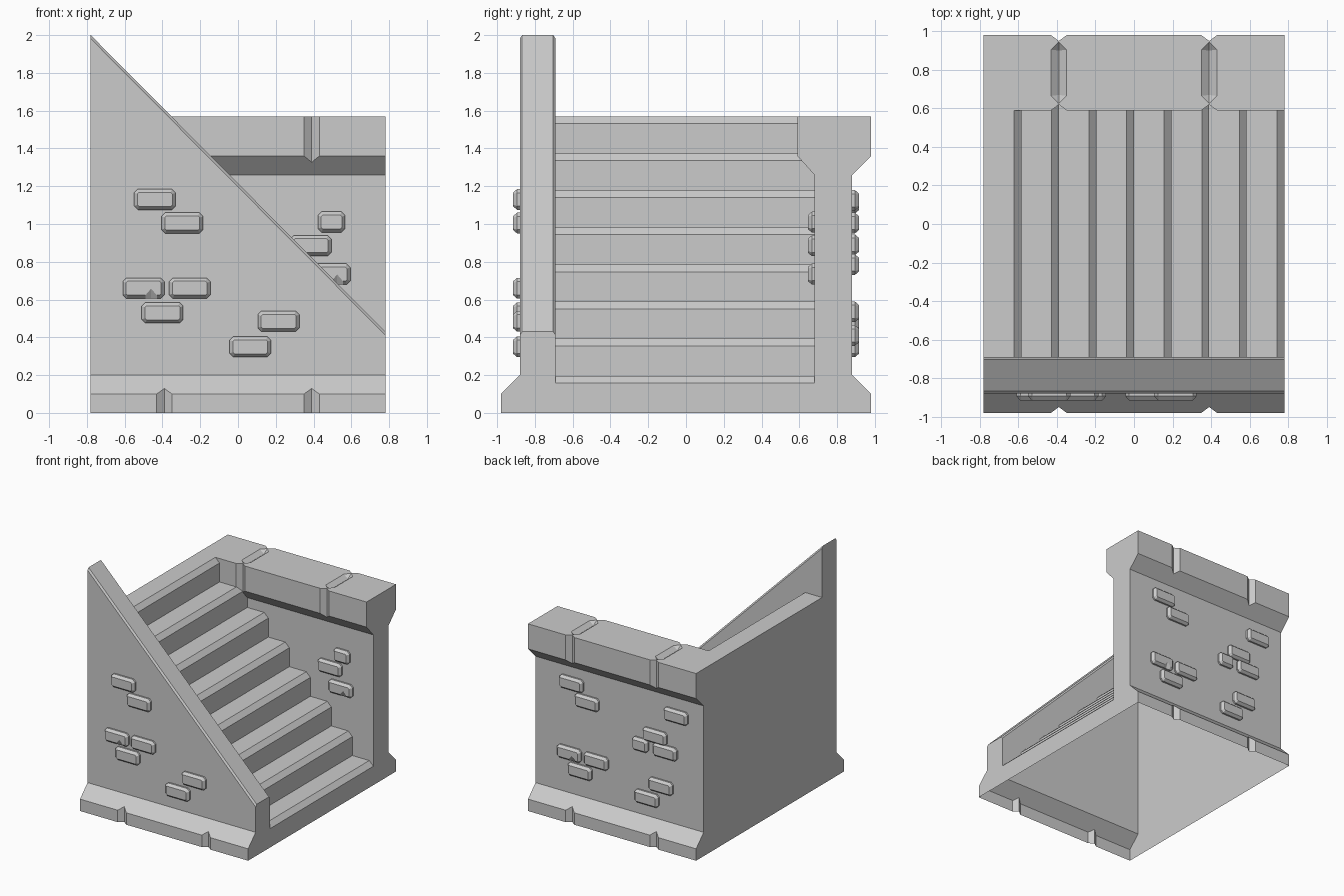
import bpy, bmesh
from mathutils import Vector

cube = bpy.data.objects.get("Cube")
if cube:
    bpy.data.objects.remove(cube, do_unlink=True)

stone = bpy.data.materials.new("grey_stone")
stone.use_nodes = True
GREY = (0.6, 0.6, 0.6, 1)
stone.diffuse_color = GREY
stone.node_tree.nodes["Principled BSDF"].inputs["Base Color"].default_value = GREY

HALF = 0.78          # half length along x
TOP = 1.57           # height of the landing and the back wall
GROOVES = (-0.39, 0.39)


def make_object(name, bm):
    bmesh.ops.recalc_face_normals(bm, faces=bm.faces)
    mesh = bpy.data.meshes.new(name)
    bm.to_mesh(mesh)
    bm.free()
    mesh.materials.append(stone)
    obj = bpy.data.objects.new(name, mesh)
    bpy.context.collection.objects.link(obj)
    return obj


def prism(profile, place, lo, hi):
    """Closed prism: place(a, b, t) maps a profile point at depth t to space."""
    bm = bmesh.new()
    ends = [[bm.verts.new(place(a, b, t)) for a, b in profile] for t in (lo, hi)]
    for ring in ends:
        bm.faces.new(ring)
    n = len(profile)
    for i in range(n):
        j = (i + 1) % n
        bm.faces.new((ends[0][i], ends[0][j], ends[1][j], ends[1][i]))
    bmesh.ops.recalc_face_normals(bm, faces=bm.faces)
    return bm


def along_x(a, b, t):
    return (t, a, b)


def along_y(a, b, t):
    return (a, t, b)


def along_z(a, b, t):
    return (a, b, t)


def combine(obj, others, operation):
    """Apply booleans with the other objects, then remove them."""
    for other in others:
        mod = obj.modifiers.new("join", "BOOLEAN")
        mod.operation = operation
        mod.solver = "EXACT"
        mod.object = other
    bpy.context.view_layer.update()
    graph = bpy.context.evaluated_depsgraph_get()
    mesh = bpy.data.meshes.new_from_object(obj.evaluated_get(graph))
    obj.modifiers.clear()
    obj.data = mesh
    for other in others:
        bpy.data.objects.remove(other, do_unlink=True)


def groove(x, y, side):
    """Upright V cutter going 0.03 deep into a face at y; side is its outward sign."""
    tri = [(x - 0.067, y + side * 0.02), (x + 0.067, y + side * 0.02), (x, y - side * 0.03)]
    return prism(tri, along_z, -0.1, 1.7)


def top_groove(x):
    """Boat-shaped cutter for the top of the cap."""
    bm = bmesh.new()
    outline = [(0, 0.945), (0.04, 0.905), (0.04, 0.665),
               (0, 0.625), (-0.04, 0.665), (-0.04, 0.905)]
    for z in (TOP, TOP + 0.05):
        for dx, y in outline:
            bm.verts.new((x + dx, y, z))
    for y in (0.9, 0.67):
        bm.verts.new((x, y, TOP - 0.03))
    bmesh.ops.convex_hull(bm, input=bm.verts)
    return bm


# Stair block with chamfered treads
steps = 8
rise, run, cham = TOP / steps, 0.195, 0.038
profile = [(-HALF, 0), (HALF, 0)]
for k in range(steps):
    x, z = HALF - run * k, rise * (k + 1)
    if k:
        profile.append((x, rise * k))
    profile += [(x, z - cham), (x - cham, z)]
profile[-1] = (profile[-1][0], TOP)
profile.append((-HALF, TOP))
stairs = make_object("stairs", prism(profile, along_y, -0.75, 0.75))

# Front wall: flared foot, sloping top with softened edges
bm = prism([(-0.69, 0), (-0.98, 0), (-0.98, 0.1), (-0.88, 0.2), (-0.88, 2.3), (-0.69, 2.3)],
           along_x, -HALF, HALF)
point, normal = Vector((-HALF, 0, 2)), Vector((1.57, 0, 1.56)).normalized()
cut = bmesh.ops.bisect_plane(bm, geom=bm.verts[:] + bm.edges[:] + bm.faces[:],
                             plane_co=point, plane_no=normal, clear_outer=True)
rim = [e for e in cut["geom_cut"] if isinstance(e, bmesh.types.BMEdge)]
bmesh.ops.edgeloop_fill(bm, edges=rim)
long_edges = [e for e in rim if abs(e.verts[0].co.x - e.verts[1].co.x) > 0.1]
bmesh.ops.bevel(bm, geom=long_edges, offset=0.013, segments=1, affect="EDGES")
front_wall = make_object("front_wall", bm)
combine(front_wall, [make_object("cutter", groove(x, -0.98, -1)) for x in GROOVES], "DIFFERENCE")

# Back wall: flared foot and overhanging cap
back_wall = make_object("back_wall", prism(
    [(0.68, 0), (0.98, 0), (0.98, 0.1), (0.88, 0.2), (0.88, 1.26), (0.98, 1.36),
     (0.98, TOP), (0.59, TOP), (0.59, 1.36), (0.68, 1.26)], along_x, -HALF, HALF))
cutters = []
for x in GROOVES:
    cutters += [groove(x, 0.98, 1), groove(x, 0.59, -1), top_groove(x)]
combine(back_wall, [make_object("cutter", c) for c in cutters], "DIFFERENCE")

# Join into one hollow shell, open underneath
combine(stairs, [front_wall, back_wall], "UNION")
stairs.name = "staircase_with_walls"
bm = bmesh.new()
bm.from_mesh(stairs.data)
floor = [f for f in bm.faces if all(abs(v.co.z) < 1e-4 for v in f.verts)]
bmesh.ops.delete(bm, geom=floor, context="FACES")
bm.to_mesh(stairs.data)
bm.free()


def brick_outline(w, h, c, chip, bite):
    pts = [(-w + c, -h)]
    if chip is not None:
        pts += [(chip - 0.03, -h), (chip, -h + bite), (chip + 0.03, -h)]
    return pts + [(w - c, -h), (w, -h + c), (w, h - c), (w - c, h),
                  (-w + c, h), (-w, h - c), (-w, -h + c)]


def bricks(name, y, side, layout):
    """Raised bricks on a wall face at y: x, z, width and offset of a chipped spot."""
    bm = bmesh.new()
    for x, z, width, chip in layout:
        rings = []
        for inset, corner, bite, depth in ((0, 0.02, 0, 0), (0, 0.02, 0, 0.014),
                                           (0.018, 0.008, 0.035, 0.035)):
            pts = brick_outline(width / 2 - inset, 0.055 - inset, corner, chip, bite)
            rings.append([bm.verts.new((x + a, y + side * depth, z + b)) for a, b in pts])
        n = len(rings[0])
        for low, high in zip(rings, rings[1:]):
            for i in range(n):
                j = (i + 1) % n
                bm.faces.new((low[i], low[j], high[j], high[i]))
        bm.faces.new(rings[-1])
    make_object(name, bm)


# Raised bricks on the three visible wall faces
W = 0.22
bricks("front_bricks", -0.88, -1, [
    (-0.44, 1.13, W, None), (-0.295, 1.005, W, None), (-0.5, 0.66, W, 0.04),
    (-0.255, 0.66, W, None), (-0.4, 0.53, W, None), (0.215, 0.485, W, None),
    (0.065, 0.35, W, None)])
bricks("inner_bricks", 0.68, -1, [
    (0.495, 1.01, 0.145, None), (0.385, 0.885, W, None), (0.485, 0.735, W, 0.04)])
bricks("back_bricks", 0.88, 1, [
    (0.44, 1.125, W, None), (0.295, 1.005, W, None), (0.46, 0.535, W, -0.04),
    (0.21, 0.535, W, None), (0.36, 0.41, W, None), (-0.53, 1.11, W, None),
    (-0.335, 0.89, W, None), (-0.2, 0.785, 0.145, None), (-0.43, 0.785, W, None),
    (-0.39, 0.485, W, None), (-0.26, 0.35, W, None)])
